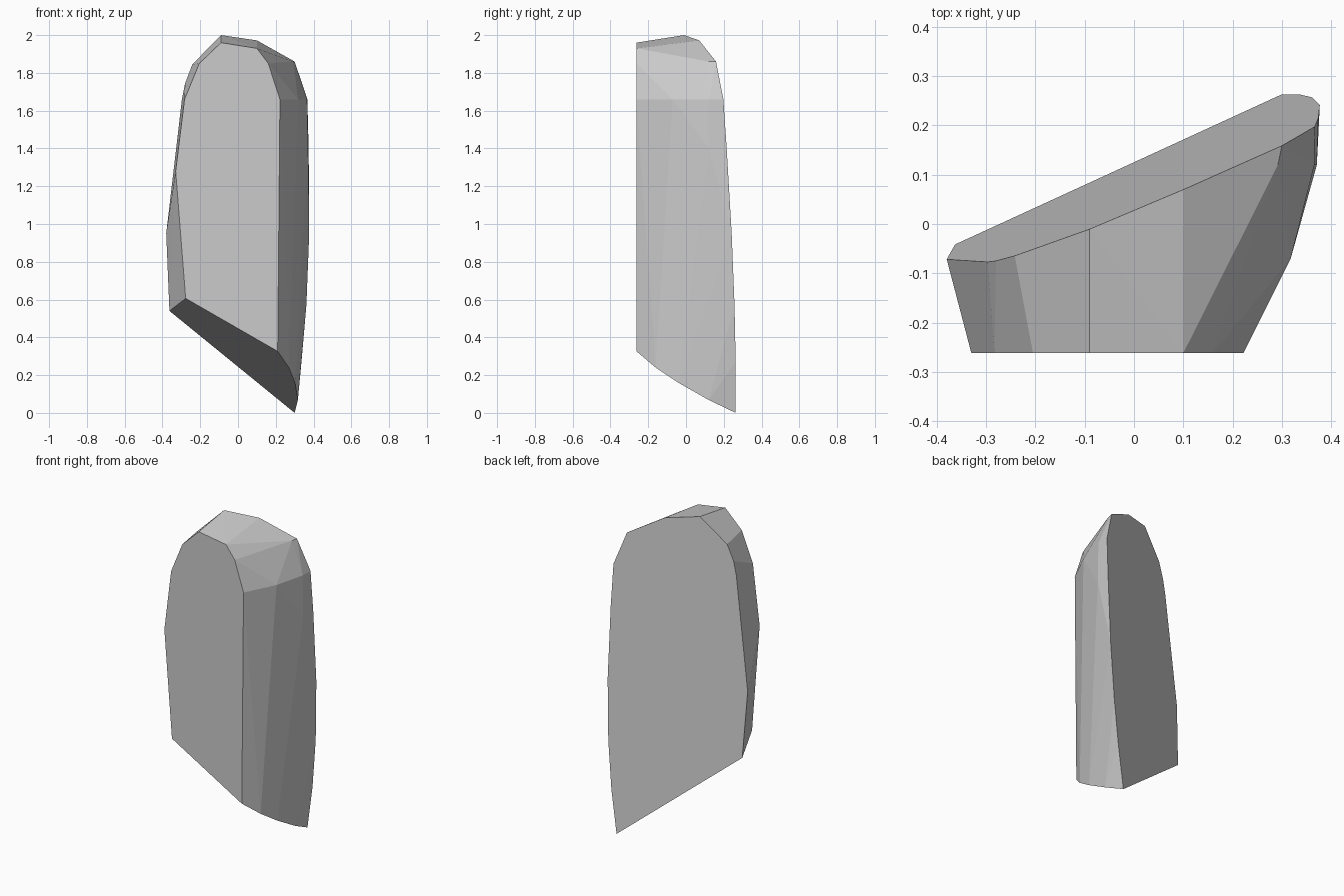
import bpy, bmesh, math

if "Cube" in bpy.data.objects:
    bpy.data.objects.remove(bpy.data.objects["Cube"])


def back_y(x, z):
    """Depth of the leaning back plane."""
    return 0.139 + 0.4137 * x - 0.056 * z


def base_z(x, y):
    """Height of the slanted underside plane."""
    return 0.3125 - 0.575 * x - 0.513 * y


# Outline of the flat front face (x, z)
front = [(-0.09, 1.96), (0.10, 1.93), (0.16, 1.85), (0.222, 1.66),
         (-0.33, 1.28), (-0.283, 1.66), (-0.205, 1.85)]
# Outline of the leaning back face (x, z)
back = [(-0.09, 2.0), (0.10, 1.972), (0.30, 1.86), (0.367, 1.66),
        (0.374, 1.4), (0.377, 0.95), (0.362, 0.57), (0.336, 0.27),
        (0.30, 0.0), (-0.363, 0.54), (-0.38, 0.95), (-0.297, 1.66),
        (-0.28, 1.745), (-0.242, 1.845)]
# Rim of the slanted underside (x, y)
base = [(-0.277, -0.262), (0.21, -0.262), (0.27, -0.16),
        (0.302, -0.04), (0.317, 0.12)]
# Corners along the rounded right side
side = [(0.318, -0.07, 1.66), (0.318, -0.07, 1.54),
        (0.366, 0.12, 1.66), (0.371, 0.12, 1.4), (0.292, 0.12, 1.86)]

points = [(x, -0.262, z) for x, z in front]
points += [(x, back_y(x, z), z) for x, z in back]
points += [(x, y, base_z(x, y)) for x, y in base]
points += side

# Wrap the outlines into one faceted slab
bm = bmesh.new()
for p in points:
    bm.verts.new(p)
hull = bmesh.ops.convex_hull(bm, input=bm.verts)
loose = {v for v in hull["geom_interior"] + hull["geom_unused"]
         if isinstance(v, bmesh.types.BMVert)}
bmesh.ops.delete(bm, geom=list(loose), context='VERTS')
bmesh.ops.dissolve_limit(bm, angle_limit=math.radians(1.5),
                         verts=bm.verts, edges=bm.edges)
bmesh.ops.recalc_face_normals(bm, faces=bm.faces)

mesh = bpy.data.meshes.new("stone_slab")
bm.to_mesh(mesh)
bm.free()
slab = bpy.data.objects.new("stone_slab", mesh)
bpy.context.collection.objects.link(slab)

grey = bpy.data.materials.new("stone grey")
grey.diffuse_color = (0.6, 0.6, 0.6, 1)
grey.use_nodes = True
grey.node_tree.nodes["Principled BSDF"].inputs["Base Color"].default_value = grey.diffuse_color
mesh.materials.append(grey)
